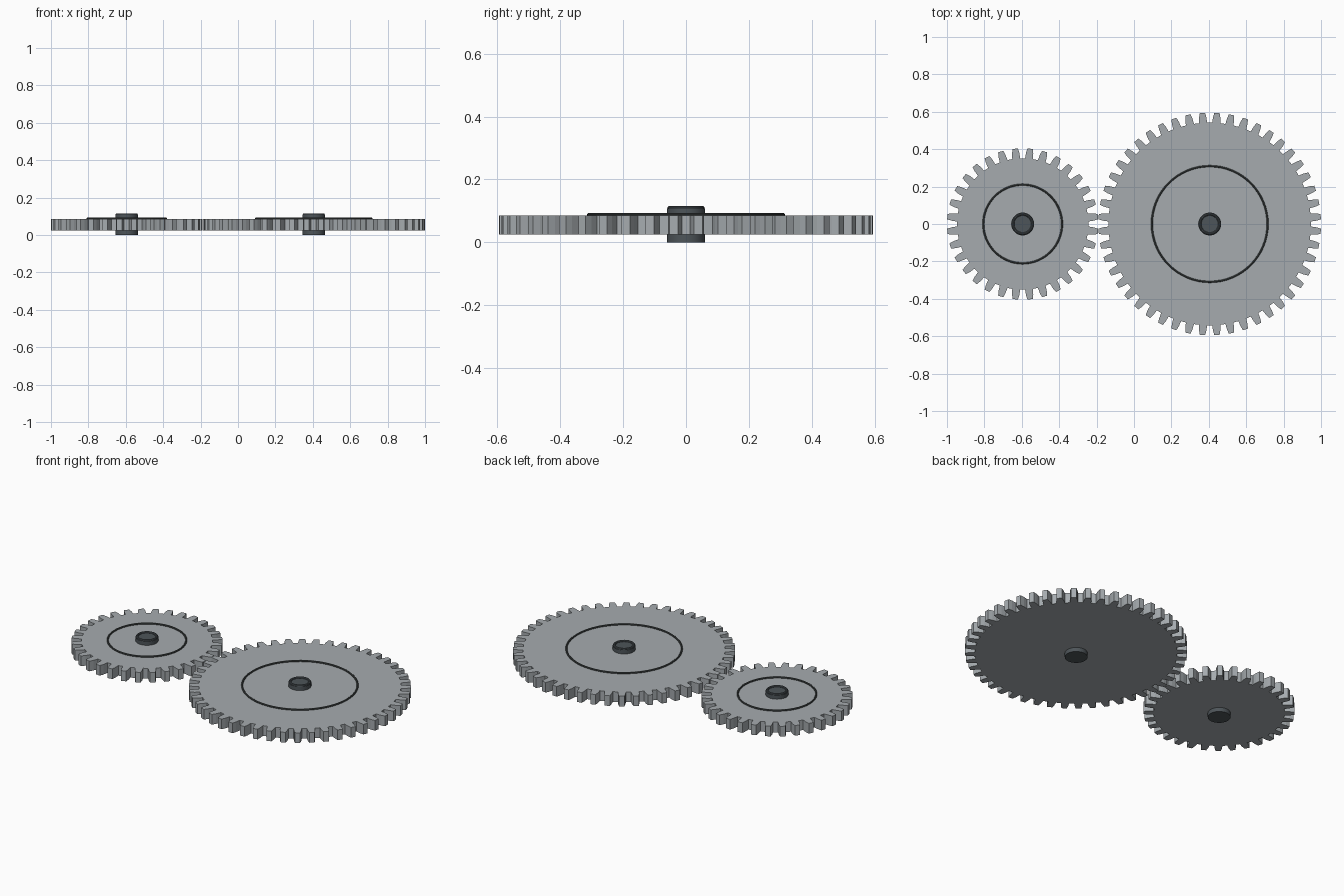
import bpy, bmesh
from math import sin, cos, tau

cube = bpy.data.objects.get("Cube")
if cube:
    bpy.data.objects.remove(cube)

M = 1 / 42              # gear module: sizes both gears
Z0, Z1 = 0.025, 0.085   # underside and top of the gear plates


def material(name, rgb, roughness=0.5):
    mat = bpy.data.materials.new(name)
    mat.use_nodes = True
    mat.diffuse_color = (*rgb, 1)
    bsdf = mat.node_tree.nodes["Principled BSDF"]
    bsdf.inputs["Base Color"].default_value = (*rgb, 1)
    bsdf.inputs["Roughness"].default_value = roughness
    return mat


steel = material("steel grey", (0.38, 0.41, 0.43))
dark = material("dark steel", (0.075, 0.09, 0.10))
groove = material("ring charcoal", (0.06, 0.07, 0.07))


def gear_plate(name, x, teeth):
    """Extruded toothed outline with a gap centred on the +x axis."""
    root, tip, pitch = M * (teeth / 2 - 1.25), M * (teeth / 2 + 1), tau / teeth
    tooth = [(-0.31, root), (-0.26, M * teeth / 2), (-0.18, tip),
             (0.18, tip), (0.26, M * teeth / 2), (0.31, root)]
    bm = bmesh.new()
    outline = []
    for i in range(teeth):
        for offset, r in tooth:
            a = (i + 0.5 + offset) * pitch
            outline.append(bm.verts.new((r * cos(a), r * sin(a), Z0)))
    face = bm.faces.new(outline)
    top = bmesh.ops.extrude_face_region(bm, geom=[face])["geom"]
    bmesh.ops.translate(bm, vec=(0, 0, Z1 - Z0),
                        verts=[v for v in top if isinstance(v, bmesh.types.BMVert)])
    bmesh.ops.recalc_face_normals(bm, faces=bm.faces)
    mesh = bpy.data.meshes.new(name)
    bm.to_mesh(mesh)
    bm.free()
    mesh.materials.append(steel)
    ob = bpy.data.objects.new(name, mesh)
    ob.location.x = x
    bpy.context.collection.objects.link(ob)


def finish(name, mat):
    ob = bpy.context.object
    ob.name = name
    ob.data.materials.append(mat)
    bpy.ops.object.shade_smooth_by_angle()


def ring(name, x, z, radius, thickness, mat):
    bpy.ops.mesh.primitive_torus_add(
        location=(x, 0, z), major_radius=radius, minor_radius=thickness,
        major_segments=64, minor_segments=10)
    finish(name, mat)


def shaft(name, x, radius, height):
    bpy.ops.mesh.primitive_cylinder_add(
        vertices=48, radius=radius, depth=height, location=(x, 0, height / 2))
    finish(name, dark)


# Each gear: toothed plate, face ring, shaft and rounded shaft lip
for side, teeth, x in (("small", 32, -25 * M), ("large", 48, 17 * M)):
    gear_plate(side + "_gear", x, teeth)
    ring(side + "_face_ring", x, Z1 + 0.003, 0.52 * M * (teeth / 2 + 1), 0.005, groove)
    shaft(side + "_shaft", x, 0.061, 0.108)
    ring(side + "_shaft_lip", x, 0.109, 0.052, 0.007, dark)
